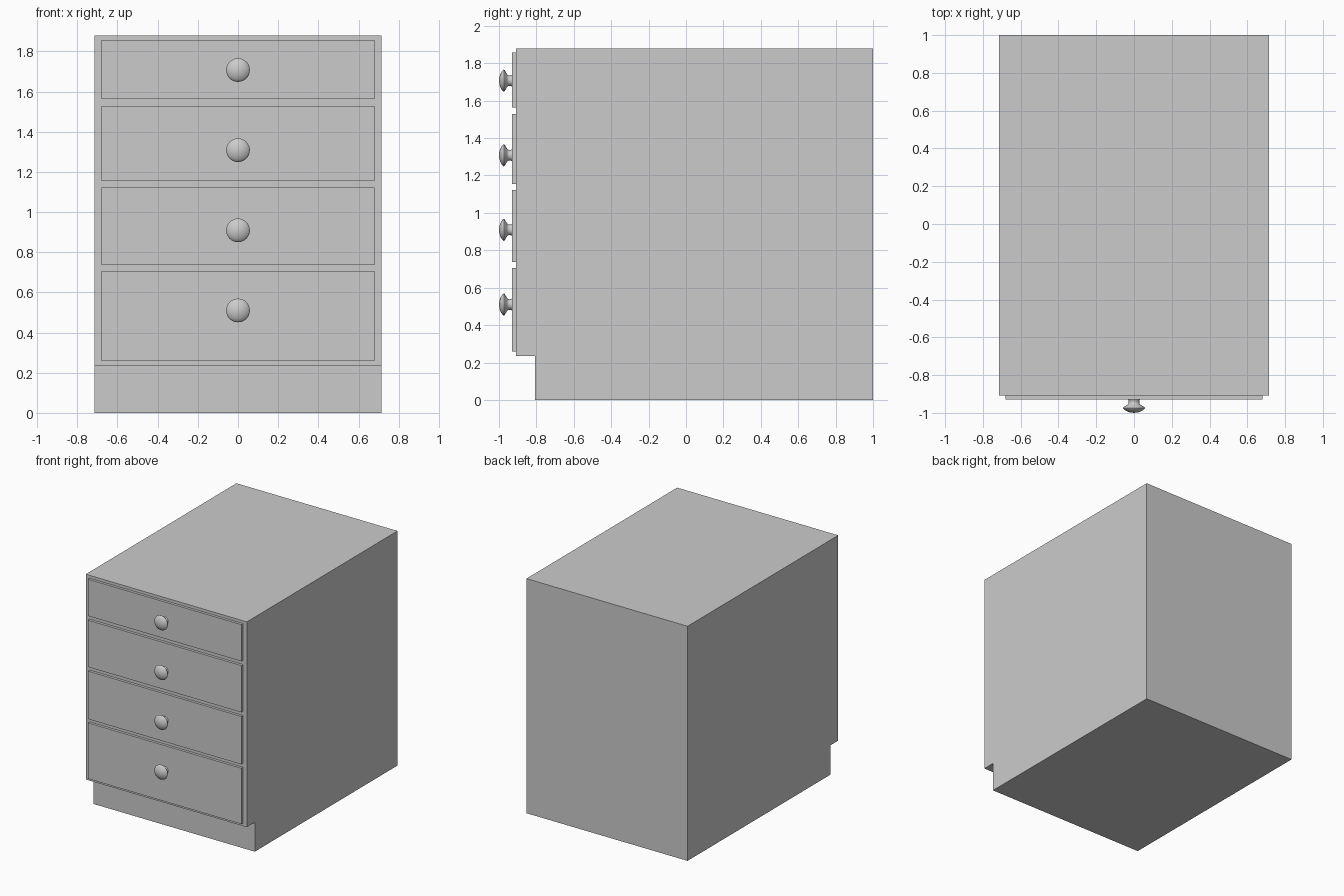
import bpy, bmesh, math

if "Cube" in bpy.data.objects:
    bpy.data.objects.remove(bpy.data.objects["Cube"])


def make_object(name, bm):
    bmesh.ops.recalc_face_normals(bm, faces=bm.faces[:])
    mesh = bpy.data.meshes.new(name)
    bm.to_mesh(mesh)
    bm.free()
    obj = bpy.data.objects.new(name, mesh)
    bpy.context.collection.objects.link(obj)
    return obj


def extrude_x(name, profile, half_width):
    """Extrude a closed (y, z) profile symmetrically along x."""
    bm = bmesh.new()
    face = bm.faces.new([bm.verts.new((-half_width, y, z)) for y, z in profile])
    ext = bmesh.ops.extrude_face_region(bm, geom=[face])
    verts = [g for g in ext["geom"] if isinstance(g, bmesh.types.BMVert)]
    bmesh.ops.translate(bm, verts=verts, vec=(2 * half_width, 0, 0))
    return make_object(name, bm)


def knob(name, z):
    """Lathe the knob profile (radius, y) around the y axis."""
    profile = [(0.0, -1.0), (0.018, -0.998), (0.035, -0.993), (0.049, -0.985),
               (0.057, -0.978), (0.059, -0.974), (0.056, -0.969),
               (0.043, -0.962), (0.031, -0.954), (0.028, -0.946),
               (0.029, -0.936), (0.032, -0.929)]
    bm = bmesh.new()
    verts = [bm.verts.new((r, y, z)) for r, y in profile]
    edges = [bm.edges.new(pair) for pair in zip(verts, verts[1:])]
    bmesh.ops.spin(bm, geom=verts + edges, cent=(0, 0, z), axis=(0, 1, 0),
                   angle=2 * math.pi, steps=32)
    bmesh.ops.remove_doubles(bm, verts=bm.verts[:], dist=0.0005)
    obj = make_object(name, bm)
    bpy.ops.object.select_all(action='DESELECT')
    obj.select_set(True)
    bpy.context.view_layer.objects.active = obj
    bpy.ops.object.shade_smooth_by_angle(angle=math.radians(40))


# Carcass with recessed toe kick
FRONT, TOE, BACK, TOP, KICK = -0.908, -0.807, 1.0, 1.88, 0.235
extrude_x("cabinet_body", [(TOE, 0), (BACK, 0), (BACK, TOP), (FRONT, TOP),
                           (FRONT, KICK), (TOE, KICK)], 0.714)

# Drawer fronts and knobs, bottom to top: (bottom, top, knob height)
drawers = [(0.258, 0.706, 0.51), (0.737, 1.121, 0.909),
           (1.154, 1.529, 1.308), (1.563, 1.857, 1.707)]
for i, (z0, z1, zk) in enumerate(drawers, 1):
    extrude_x(f"drawer_front_{i}", [(-0.929, z0), (FRONT, z0),
                                    (FRONT, z1), (-0.929, z1)], 0.68)
    knob(f"drawer_knob_{i}", zk)
